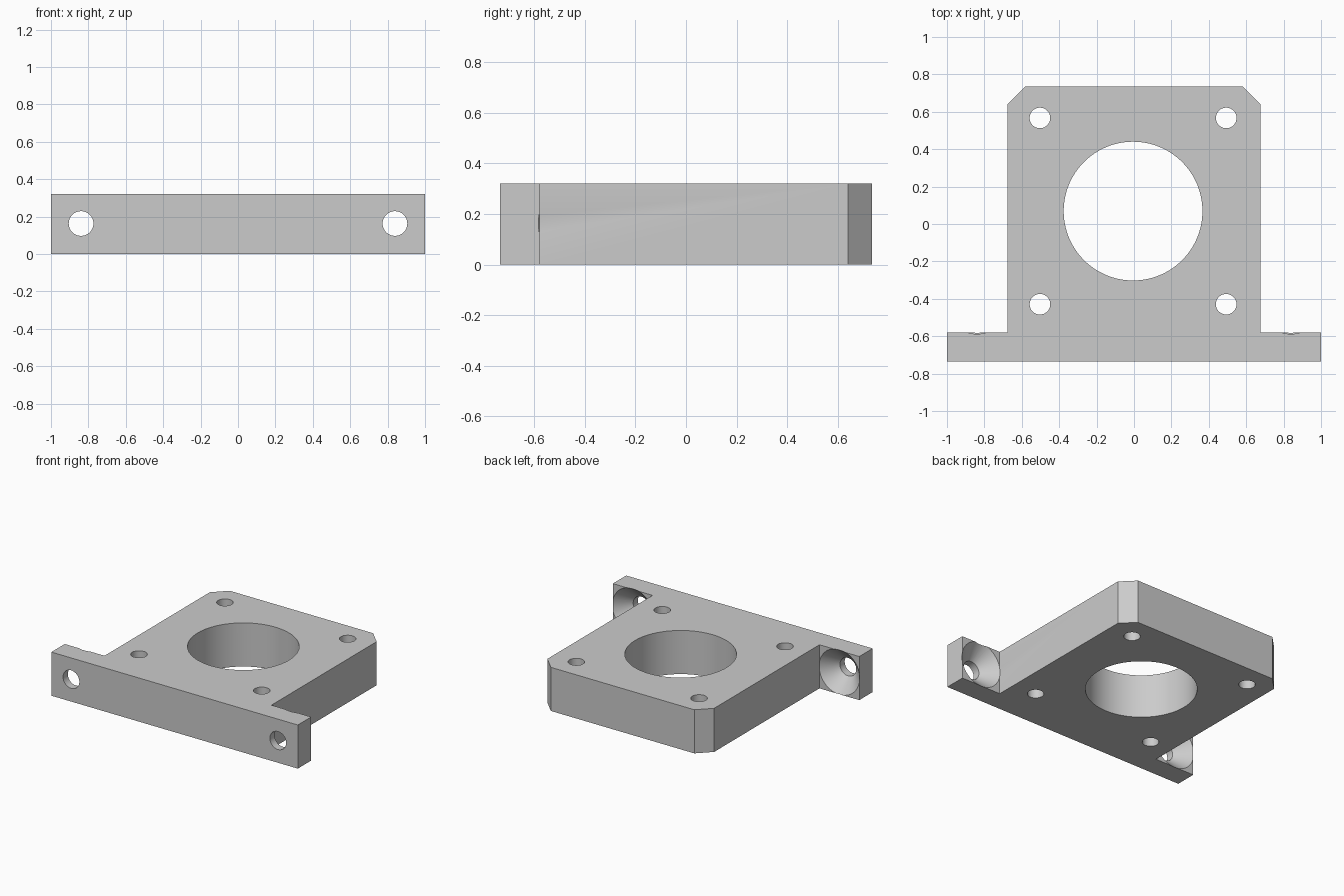
import bpy
import bmesh
from math import radians
from mathutils import Matrix, Vector

HEIGHT = 0.32
BACK, FRONT, FLANGE_BACK = 0.735, -0.735, -0.58
SIDE, CHAMFER = 0.677, 0.095

default = bpy.data.objects.get("Cube")
if default:
    bpy.data.objects.remove(default, do_unlink=True)

grey = bpy.data.materials.new("plain grey")
grey.use_nodes = True
grey.diffuse_color = (0.6, 0.6, 0.6, 1)
grey.node_tree.nodes["Principled BSDF"].inputs["Base Color"].default_value = (0.6, 0.6, 0.6, 1)


def make_object(name, bm):
    bmesh.ops.recalc_face_normals(bm, faces=bm.faces[:])
    mesh = bpy.data.meshes.new(name)
    bm.to_mesh(mesh)
    bm.free()
    mesh.materials.append(grey)
    obj = bpy.data.objects.new(name, mesh)
    bpy.context.collection.objects.link(obj)
    return obj


def lathe(name, profile, matrix, segments=64):
    """Closed solid turned around local z from (radius, height) points."""
    bm = bmesh.new()
    rings = []
    for radius, z in profile:
        ring = bmesh.ops.create_circle(bm, segments=segments, radius=radius,
                                       matrix=Matrix.Translation((0, 0, z)))
        rings.append(ring["verts"])
    for low, high in zip(rings, rings[1:]):
        for i in range(segments):
            j = (i + 1) % segments
            bm.faces.new((low[i], low[j], high[j], high[i]))
    bm.faces.new(rings[0])
    bm.faces.new(rings[-1])
    bmesh.ops.transform(bm, matrix=matrix, verts=bm.verts[:])
    return make_object(name, bm)


# Bracket body: chamfered plate with a wide front flange, extruded upward
half = [(1, FRONT), (1, FLANGE_BACK), (SIDE, FLANGE_BACK),
        (SIDE, BACK - CHAMFER), (SIDE - CHAMFER, BACK)]
outline = half + [(-x, y) for x, y in reversed(half)]
bm = bmesh.new()
base = bm.faces.new([bm.verts.new((x, y, 0)) for x, y in outline])
top = bmesh.ops.extrude_face_region(bm, geom=[base])
bmesh.ops.translate(bm, vec=Vector((0, 0, HEIGHT)),
                    verts=[v for v in top["geom"] if isinstance(v, bmesh.types.BMVert)])
bracket = make_object("mounting_bracket", bm)

# Central bore and four corner holes, straight through the plate
centre = Vector((-0.005, 0.069, 0))
through = (-0.1, HEIGHT + 0.1)
cutters = [lathe("bore_cutter", [(0.371, z) for z in through],
                 Matrix.Translation(centre), 128)]
for sx in (-1, 1):
    for sy in (-1, 1):
        spot = centre + Vector((sx, sy, 0)) * 0.498
        cutters.append(lathe("corner_hole_cutter", [(0.055, z) for z in through],
                             Matrix.Translation(spot)))

# Countersunk flange holes, widening toward the back
screw_profile = [(0.066, -0.1), (0.066, 0.055), (0.165, 0.155), (0.165, 0.157)]
for sx in (-1, 1):
    place = Matrix.Translation((sx * 0.839, FRONT, 0.163)) @ Matrix.Rotation(radians(-90), 4, "X")
    cutters.append(lathe("flange_hole_cutter", screw_profile, place))

# Cut every hole, then discard the cutters
for cutter in cutters:
    cutter.hide_render = True
    cut = bracket.modifiers.new("hole", "BOOLEAN")
    cut.operation = "DIFFERENCE"
    cut.solver = "EXACT"
    cut.object = cutter
bpy.context.view_layer.objects.active = bracket
bracket.select_set(True)
for cut in list(bracket.modifiers):
    bpy.ops.object.modifier_apply(modifier=cut.name)
for cutter in cutters:
    bpy.data.objects.remove(cutter, do_unlink=True)

# Smooth hole walls with crisp edges
bpy.ops.object.select_all(action="DESELECT")
bracket.select_set(True)
bpy.ops.object.shade_smooth_by_angle(angle=radians(30))
